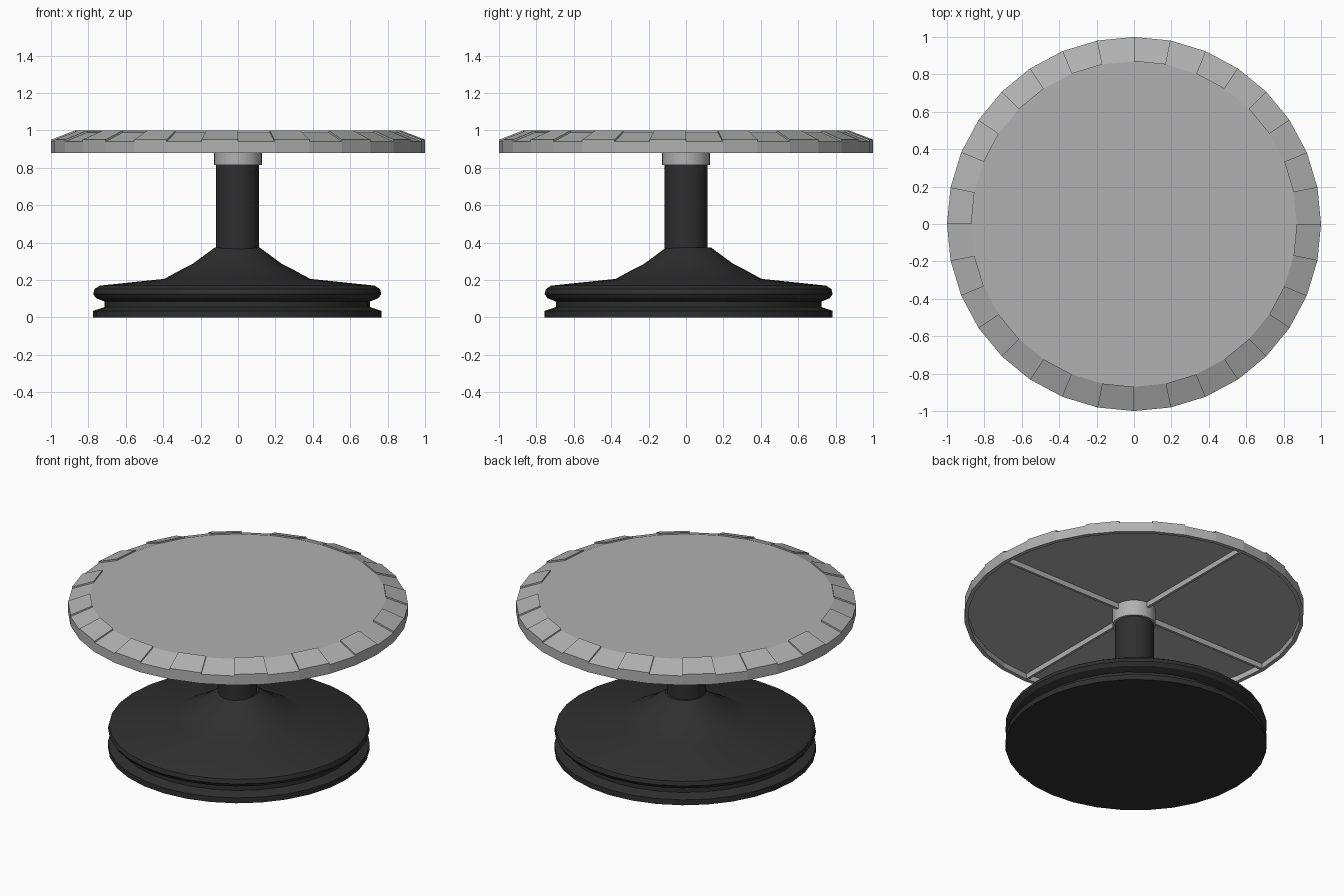
import bpy, bmesh, math

if "Cube" in bpy.data.objects:
    bpy.data.objects.remove(bpy.data.objects["Cube"])

N = 32  # sides of every round part


def material(name, v):
    m = bpy.data.materials.new(name)
    m.diffuse_color = (v, v, v, 1)
    m.use_nodes = True
    m.node_tree.nodes["Principled BSDF"].inputs["Base Color"].default_value = m.diffuse_color
    return m


GREY = material("light_grey", 0.44)
BLACK = material("charcoal", 0.028)


def finish(bm, name, mat, loc=(0, 0, 0), smooth=False):
    bmesh.ops.recalc_face_normals(bm, faces=bm.faces)
    me = bpy.data.meshes.new(name)
    bm.to_mesh(me)
    bm.free()
    me.materials.append(mat)
    ob = bpy.data.objects.new(name, me)
    ob.location = loc
    bpy.context.collection.objects.link(ob)
    if smooth:
        bpy.ops.object.select_all(action='DESELECT')
        ob.select_set(True)
        bpy.context.view_layer.objects.active = ob
        bpy.ops.object.shade_smooth_by_angle(angle=math.radians(30))
    return ob


def at(r, z, k):
    a = 2 * math.pi * k / N
    return (r * math.cos(a), r * math.sin(a), z)


def lathe(name, profile, mat, loc=(0, 0, 0), smooth=False):
    """Turn an (r, z) profile around z and cap both ends."""
    bm = bmesh.new()
    rings = [[bm.verts.new(at(r, z, k)) for k in range(N)] for r, z in profile]
    for a, b in zip(rings, rings[1:]):
        for k in range(N):
            j = (k + 1) % N
            bm.faces.new((a[k], a[j], b[j], b[k]))
    bm.faces.new(rings[0])
    bm.faces.new(rings[-1])
    return finish(bm, name, mat, loc, smooth)


# Round top, hollow underneath, with bevelled edge
lathe("table_top", [(0.975, 0.915), (0.975, 0.88), (1.0, 0.88),
                    (1.0, 0.94), (0.87, 0.99)], GREY)

# Raised plates on every other bevel segment
bm = bmesh.new()
for k in range(1, N, 2):
    low = [(1.0, 0.939), (0.87, 0.989)]
    high = [(0.87, 1.0), (1.0, 0.95)]
    sides = [[bm.verts.new(at(r, z, i)) for r, z in low + high] for i in (k, k + 1)]
    for s in sides:
        bm.faces.new(s)
    for i in range(4):
        j = (i + 1) % 4
        bm.faces.new((sides[0][i], sides[0][j], sides[1][j], sides[1][i]))
finish(bm, "edge_plates", GREY)

# Crossed ribs under the top
for name, size in (("rib_x", (1.95, 0.016, 0.034)), ("rib_y", (0.016, 1.95, 0.034))):
    bm = bmesh.new()
    bmesh.ops.create_cube(bm, size=1)
    bmesh.ops.scale(bm, vec=size, verts=bm.verts)
    finish(bm, name, GREY, (0, 0, 0.899))

# Collar and column
lathe("collar", [(0.127, 0.815), (0.127, 0.916)], GREY, smooth=True)
lathe("column", [(0.115, 0.34), (0.115, 0.83)], BLACK, (-0.003, 0, 0), True)

# Flared foot with a groove around its rim
lathe("base", [(0.77, 0), (0.77, 0.035), (0.71, 0.055), (0.71, 0.085),
               (0.755, 0.103), (0.77, 0.125), (0.763, 0.152), (0.735, 0.17),
               (0.39, 0.206), (0.30, 0.255), (0.24, 0.285), (0.118, 0.375)],
      BLACK, (-0.004, 0.014, 0), True)
